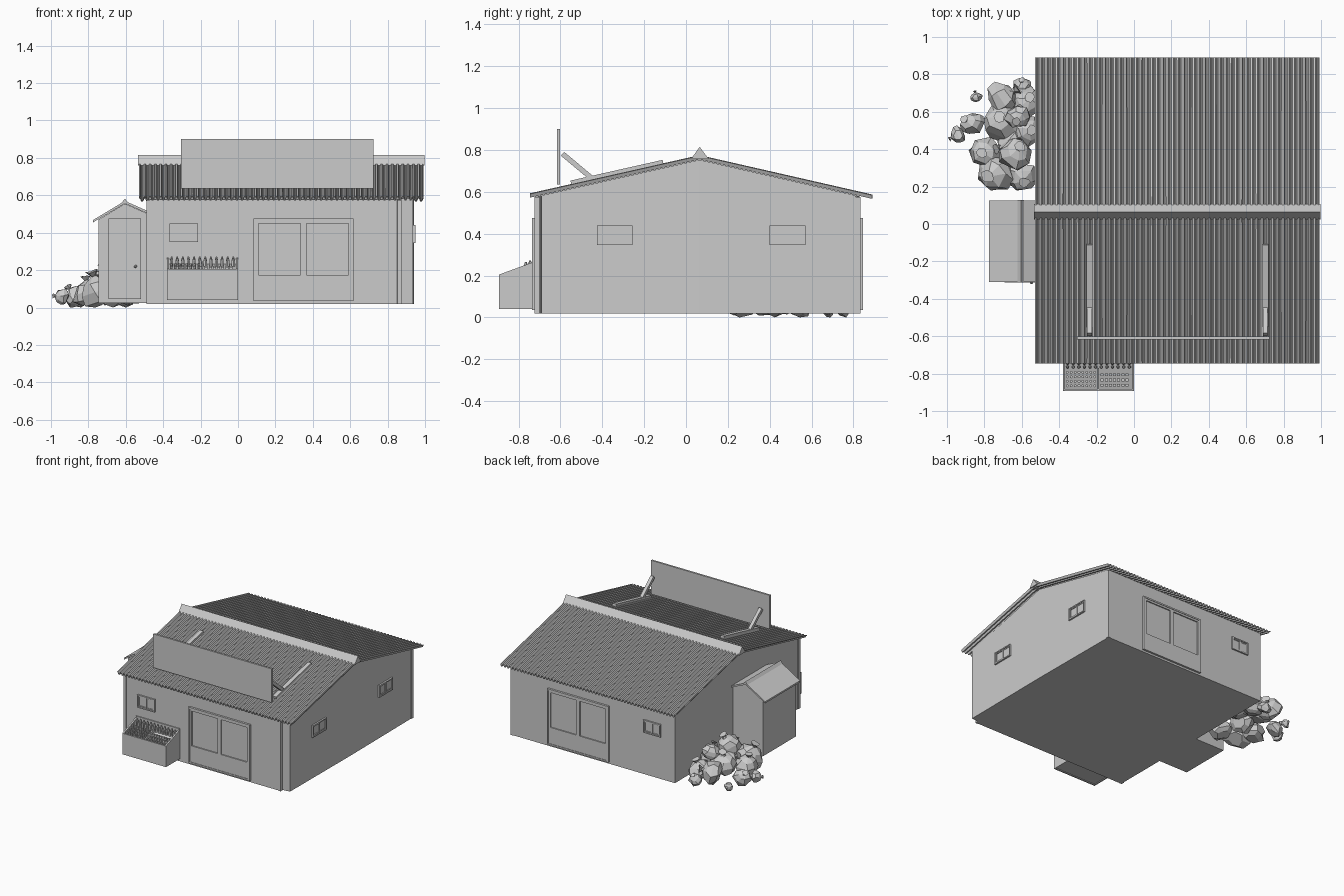
import bpy, bmesh, math, random
from mathutils import Matrix, Vector

if "Cube" in bpy.data.objects:
    bpy.data.objects.remove(bpy.data.objects["Cube"])

random.seed(4)
RIDGE_Y, RIDGE_Z = 0.065, 0.765


def finish(name, bm):
    bmesh.ops.recalc_face_normals(bm, faces=bm.faces)
    me = bpy.data.meshes.new(name)
    bm.to_mesh(me)
    bm.free()
    ob = bpy.data.objects.new(name, me)
    bpy.context.collection.objects.link(ob)
    return ob


def boxes(name, items, M=Matrix()):
    """One object from (x0, x1, y0, y1, z0, z1) boxes."""
    bm = bmesh.new()
    for x0, x1, y0, y1, z0, z1 in items:
        c = Vector(((x0 + x1) / 2, (y0 + y1) / 2, (z0 + z1) / 2))
        s = Matrix.Diagonal((abs(x1 - x0), abs(y1 - y0), abs(z1 - z0), 1))
        bmesh.ops.create_cube(bm, size=1, matrix=M @ Matrix.Translation(c) @ s)
    return finish(name, bm)


def prism(name, pts, axis, a, b):
    """Closed profile extruded along x (points are y,z) or y (points are x,z)."""
    bm = bmesh.new()
    put = (lambda p, t: (t, p[0], p[1])) if axis == 'x' else (lambda p, t: (p[0], t, p[1]))
    v0 = [bm.verts.new(put(p, a)) for p in pts]
    v1 = [bm.verts.new(put(p, b)) for p in pts]
    bm.faces.new(v0)
    bm.faces.new(v1)
    for i in range(len(pts)):
        j = (i + 1) % len(pts)
        bm.faces.new((v0[i], v0[j], v1[j], v1[i]))
    return finish(name, bm)


def beam(name, x, p, q, w, t):
    """Square timber between two (y, z) points."""
    d = (Vector(q) - Vector(p)).normalized()
    n = Vector((-d.y, d.x)) * t / 2
    p, q = Vector(p), Vector(q)
    return prism(name, [p - n, q - n, q + n, p + n], 'x', x - w / 2, x + w / 2)


def roof_z(y):
    if y < RIDGE_Y:
        return RIDGE_Z - (RIDGE_Y - y) * 0.225
    return RIDGE_Z - (y - RIDGE_Y) * 0.228


# main walls, with the stepped front right corner
bm = bmesh.new()
foot = [(-0.485, RIDGE_Y), (-0.485, -0.69), (-0.47, -0.72), (0.85, -0.72), (0.875, -0.695),
        (0.935, -0.69), (0.94, RIDGE_Y), (0.935, 0.81), (0.92, 0.83), (-0.485, 0.83)]
low = [bm.verts.new((x, y, 0.02)) for x, y in foot]
top = [bm.verts.new((x, y, roof_z(y) - 0.012)) for x, y in foot]
bm.faces.new(low)
bm.faces.new(top[:7])
bm.faces.new(top[6:] + top[:1])
for i in range(len(foot)):
    j = (i + 1) % len(foot)
    bm.faces.new((low[i], low[j], top[j], top[i]))
finish("walls", bm)

# slim weathered corner posts
for i, (x, y) in enumerate([(0.865, -0.712), (0.928, 0.822), (-0.478, -0.71)]):
    boxes(f"corner_post_{i}", [(x - 0.012, x + 0.012, y - 0.012, y + 0.012, 0.02, 0.575)])

# corrugated roof sheets
WAVES, X0, X1 = 54, -0.53, 0.99
for name, ye in (("roof_front", -0.745), ("roof_back", 0.89)):
    bm = bmesh.new()
    rows = []
    for y in (ye, RIDGE_Y):
        row = []
        for i in range(WAVES * 4 + 1):
            h = (0.008, 0.008, -0.008, -0.008)[i % 4]
            row.append(bm.verts.new((X0 + (X1 - X0) * i / (WAVES * 4), y, roof_z(y) + h)))
        rows.append(row)
    for i in range(WAVES * 4):
        bm.faces.new((rows[0][i], rows[0][i + 1], rows[1][i + 1], rows[1][i]))
    ob = finish(name, bm)
    m = ob.modifiers.new("thickness", 'SOLIDIFY')
    m.thickness, m.offset = 0.005, 0
prism("ridge_cap", [(0.025, 0.758), (0.065, 0.815), (0.108, 0.758)], 'x', -0.535, 0.997)

# blank sign board with roof battens and braces
boxes("sign_board", [(-0.305, 0.725, -0.617, -0.602, 0.635, 0.9)])
for side, x in (("left", -0.238), ("right", 0.702)):
    beam(f"sign_batten_{side}", x, (-0.55, 0.645), (-0.11, 0.744), 0.032, 0.018)
    beam(f"sign_brace_{side}", x, (-0.59, 0.782), (-0.45, 0.665), 0.026, 0.024)


def wall_matrix(x, y, angle):
    """Local frame: x along the wall, -y outward."""
    return Matrix.Translation((x, y, 0)) @ Matrix.Rotation(math.radians(angle), 4, 'Z')


def framed(x0, x1, z0, z1, b, y0, y1):
    """Four bars around an opening."""
    return [(x0, x1, y0, y1, z0, z0 + b), (x0, x1, y0, y1, z1 - b, z1),
            (x0, x0 + b, y0, y1, z0 + b, z1 - b), (x1 - b, x1, y0, y1, z0 + b, z1 - b)]


def window(name, x, y, angle, w, z0, z1):
    M, h = wall_matrix(x, y, angle), w / 2
    boxes(name + "_frame", framed(-h, h, z0, z1, 0.009, -0.012, 0.01)
          + framed(-h + 0.009, 0.006, z0 + 0.009, z1 - 0.009, 0.007, -0.008, 0.01)
          + framed(-0.006, h - 0.009, z0 + 0.009, z1 - 0.009, 0.007, -0.005, 0.01), M)
    boxes(name + "_glass", [(-h + 0.01, h - 0.01, -0.002, 0.01, z0 + 0.01, z1 - 0.01)], M)


def sliding_door(name, x, y, angle):
    M = wall_matrix(x, y, angle)
    parts = framed(-0.267, 0.267, 0.035, 0.475, 0.012, -0.016, 0.01)
    for a, b in ((-0.255, 0.0), (0.0, 0.255)):
        parts += framed(a, b, 0.16, 0.463, 0.015, -0.012, 0.01)
        parts.append((a, b, -0.012, 0.01, 0.045, 0.165))
    boxes(name + "_leaves", parts, M)
    boxes(name + "_glass", [(-0.25, 0.25, -0.003, 0.01, 0.17, 0.455)], M)


# openings, the same on front and back
for side, y, ang in (("front", -0.72, 0), ("back", 0.83, 180)):
    sliding_door(f"{side}_door", 0.35, y, ang)
    window(f"{side}_window", -0.29, y, ang, 0.15, 0.35, 0.45)
for i, y in enumerate((-0.34, 0.485)):
    window(f"side_window_{i}", 0.938, y, 90, 0.17, 0.345, 0.44)

# side shed
prism("shed_walls", [(-0.745, 0.025), (-0.48, 0.025), (-0.48, 0.50), (-0.605, 0.555),
                     (-0.745, 0.47)], 'y', -0.30, 0.11)
prism("shed_roof", [(-0.775, 0.455), (-0.605, 0.556), (-0.47, 0.497), (-0.47, 0.51),
                    (-0.605, 0.57), (-0.775, 0.468)], 'y', -0.31, 0.125)
prism("shed_ridge", [(-0.622, 0.56), (-0.605, 0.582), (-0.588, 0.562)], 'y', -0.312, 0.127)
boxes("shed_door", framed(-0.692, -0.518, 0.045, 0.475, 0.012, -0.312, -0.29)
      + framed(-0.68, -0.53, 0.24, 0.463, 0.01, -0.308, -0.29)
      + [(-0.68, -0.53, -0.308, -0.29, 0.05, 0.245)])
bm = bmesh.new()
bmesh.ops.create_icosphere(bm, subdivisions=1, radius=0.009,
                           matrix=Matrix.Translation((-0.548, -0.314, 0.22)))
finish("shed_knob", bm)

# display stall: two sloped cheeks, front, back, floor and divider
cheek = [(-0.893, 0.04), (-0.71, 0.04), (-0.71, 0.272), (-0.893, 0.205)]
for name, a in (("left", -0.38), ("right", -0.012)):
    prism(f"stall_cheek_{name}", cheek, 'x', a, a + 0.012)
boxes("stall_box", [(-0.378, -0.002, -0.893, -0.881, 0.04, 0.205),
                    (-0.378, -0.002, -0.728, -0.71, 0.04, 0.278)])
prism("stall_tray", [(-0.885, 0.045), (-0.72, 0.045), (-0.72, 0.235), (-0.885, 0.18)],
      'x', -0.37, -0.01)
prism("stall_divider", [(-0.885, 0.17), (-0.77, 0.17), (-0.77, 0.245), (-0.885, 0.203)],
      'x', -0.195, -0.187)

# goods: bottles along the back, jars on the left, small packs on the right
bm = bmesh.new()


def can(x, y, z, r, h, r2=None):
    bmesh.ops.create_cone(bm, cap_ends=True, segments=6, radius1=r, radius2=r2 or r, depth=h,
                          matrix=Matrix.Translation((x, y, z + h / 2)))


def tray_z(y):
    return 0.18 + (y + 0.885) / 3


for i in range(12):
    x = -0.355 + i * 0.03
    for y in (-0.745, -0.765):
        can(x, y, tray_z(y), 0.01, 0.03)
        can(x, y, tray_z(y) + 0.03, 0.009, 0.016, 0.004)
for j in range(4):
    y = -0.865 + j * 0.024
    for i in range(8):
        can(-0.357 + i * 0.021, y, tray_z(y), 0.008, 0.024)
finish("bottles_and_jars", bm)
boxes("small_packs", [(x - 0.008, x + 0.008, y - 0.007, y + 0.007, tray_z(y) - 0.006,
                       tray_z(y) + 0.016)
                      for y in (-0.862, -0.834, -0.805)
                      for x in [-0.17 + i * 0.022 for i in range(7)]])

# tied rubbish bags: lumpy seven-sided lathe shapes
PROFILE = [(0.55, 0), (0.95, 0.25), (1, 0.75), (0.68, 1.2), (0.2, 1.42), (0.13, 1.5), (0.34, 1.75)]


def bag(name, x, y, base, r, tilt, azim):
    bm = bmesh.new()
    rings = []
    for pr, pz in PROFILE:
        ring = []
        for i in range(7):
            a = (i + random.uniform(-0.25, 0.25)) * math.tau / 7
            k = pr * random.uniform(0.85, 1.15)
            ring.append(bm.verts.new((k * math.cos(a), k * math.sin(a),
                                      pz - 0.7 + random.uniform(-0.07, 0.07))))
        rings.append(ring)
    bm.faces.new(rings[0])
    bm.faces.new(rings[-1])
    for lo, hi in zip(rings, rings[1:]):
        for i in range(7):
            j = (i + 1) % 7
            bm.faces.new((lo[i], lo[j], hi[j], hi[i]))
    M = (Matrix.Rotation(math.radians(azim), 4, 'Z') @ Matrix.Rotation(math.radians(tilt), 4, 'Y')
         @ Matrix.Scale(r, 4))
    bm.transform(M)
    drop = base - min(v.co.z for v in bm.verts)
    bm.transform(Matrix.Translation((x, y, drop)))
    finish(name, bm)


BAGS = [(-0.70, 0.68, 0.01, 0.09, 75, 30), (-0.71, 0.55, 0.06, 0.095, 15, 120),
        (-0.87, 0.54, 0.0, 0.065, 40, 150), (-0.945, 0.475, 0.015, 0.045, 85, 205),
        (-0.845, 0.68, 0.0, 0.032, 80, 100), (-0.57, 0.65, 0.02, 0.085, 20, 70),
        (-0.74, 0.27, 0.0, 0.105, 25, 200), (-0.80, 0.38, 0.01, 0.085, 10, 170),
        (-0.63, 0.38, 0.12, 0.09, 25, 60), (-0.60, 0.25, 0.01, 0.085, 20, 300),
        (-0.57, 0.50, 0.06, 0.085, 15, 10), (-0.66, 0.43, 0.0, 0.095, 60, 200),
        (-0.60, 0.74, 0.0, 0.05, 35, 90), (-0.62, 0.57, 0.15, 0.07, 20, 250)]
for i, b in enumerate(BAGS):
    bag(f"rubbish_bag_{i}", *b)
